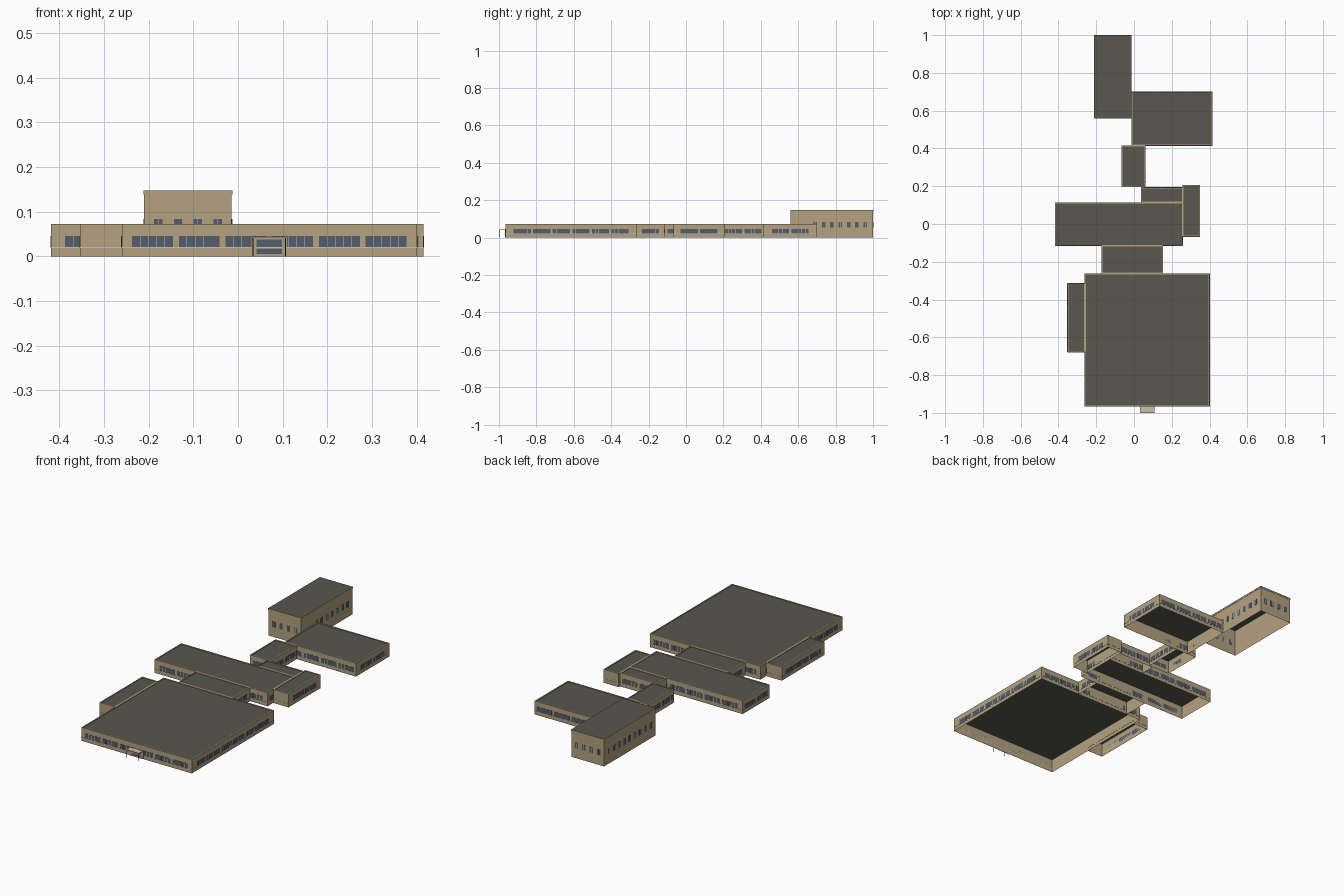
import bpy, bmesh
from mathutils import Matrix, Vector

if "Cube" in bpy.data.objects:
    bpy.data.objects.remove(bpy.data.objects["Cube"])


def material(name, r, g, b):
    m = bpy.data.materials.new(name)
    m.use_nodes = True
    m.diffuse_color = (r, g, b, 1)
    m.node_tree.nodes["Principled BSDF"].inputs["Base Color"].default_value = (r, g, b, 1)
    return m


WALL = material("tan wall", 0.46, 0.36, 0.22)
ROOF = material("dark roof", 0.1, 0.095, 0.075)
GLASS = material("blue grey glass", 0.085, 0.11, 0.15)
TRIM = material("pale stone trim", 0.6, 0.54, 0.42)
POST = material("black post", 0.02, 0.02, 0.02)


def finish(name, bm, mats):
    mesh = bpy.data.meshes.new(name)
    bm.to_mesh(mesh)
    bm.free()
    for m in mats:
        mesh.materials.append(m)
    obj = bpy.data.objects.new(name, mesh)
    bpy.context.collection.objects.link(obj)
    return obj


def add_box(bm, lo, hi, mat=0):
    lo, hi = Vector(lo), Vector(hi)
    mtx = Matrix.Translation((lo + hi) / 2) @ Matrix.Diagonal((*(hi - lo), 1))
    verts = bmesh.ops.create_cube(bm, size=1, matrix=mtx)["verts"]
    for f in {f for v in verts for f in v.link_faces}:
        f.material_index = mat


def box(name, lo, hi, mat):
    bm = bmesh.new()
    add_box(bm, lo, hi)
    return finish(name, bm, [mat])


# Footprints: x0, x1, y0, y1
LOW, TALL = 0.073, 0.147
wings = {
    "main_hall": (-0.26, 0.40, -0.966, -0.263),
    "side_wing": (-0.353, -0.26, -0.678, -0.314),
    "front_connector": (-0.171, 0.153, -0.263, -0.115),
    "cross_wing": (-0.418, 0.258, -0.115, 0.113),
    "east_wing": (0.258, 0.349, -0.067, 0.206),
    "rear_connector": (0.038, 0.258, 0.113, 0.194),
    "rear_link": (-0.066, 0.061, 0.197, 0.415),
    "rear_block": (-0.012, 0.415, 0.415, 0.70),
    "tall_hall": (-0.21, -0.014, 0.56, 1.0),
}


def shell(name, fp, height):
    # Walls open underneath, with a roof sunk behind a low parapet
    x0, x1, y0, y1 = fp
    bm = bmesh.new()
    add_box(bm, (x0, y0, 0), (x1, y1, height))
    bm.normal_update()
    bottom = [f for f in bm.faces if f.normal.z < -0.5]
    bmesh.ops.delete(bm, geom=bottom, context="FACES")
    top = next(f for f in bm.faces if f.normal.z > 0.5)
    if height == LOW:
        bmesh.ops.inset_region(bm, faces=[top], thickness=0.007)
        ext = bmesh.ops.extrude_discrete_faces(bm, faces=[top])["faces"]
        bmesh.ops.translate(bm, vec=(0, 0, -0.003), verts=ext[0].verts)
        top = ext[0]
    top.material_index = 1
    return finish(name, bm, [WALL, ROOF])


def covered(name, x, y):
    return any(a < x < b and c < y < d
               for n, (a, b, c, d) in wings.items() if n != name)


def plate(bm, axis, plane, out, a, b, z0, z1, depth, mat):
    # Thin plate on a wall; a..b runs along the wall
    lo, hi = sorted((plane, plane + out * depth))
    if axis == 0:
        add_box(bm, (lo, a, z0), (hi, b, z1), mat)
    else:
        add_box(bm, (a, lo, z0), (b, hi, z1), mat)


def window_rows(name, fp, tall):
    pitch, width, panes, z0, z1 = ((0.0445, 0.019, 2, 0.053, 0.084) if tall
                                   else (0.1045, 0.0915, 5, 0.021, 0.046))
    bm = bmesh.new()
    for axis in (0, 1):
        start, end = fp[2:] if axis == 0 else fp[:2]
        count = int((end - start) / pitch)
        first = (start + end - count * pitch + pitch - width) / 2
        for side, out in ((0, -1), (1, 1)):
            plane = fp[axis * 2 + side]
            for i in range(count):
                a = first + i * pitch
                off = plane + out * 0.005
                ends = [(off, t) if axis == 0 else (t, off) for t in (a, a + width)]
                if all(covered(name, *p) for p in ends):
                    continue
                plate(bm, axis, plane, out, a, a + width, z0, z1, 0.001, 0)
                for k in range(1, panes):
                    c = a + width * k / panes
                    plate(bm, axis, plane, out, c - 0.0005, c + 0.0005, z0, z1, 0.0014, 1)
            if not tall:
                plate(bm, axis, plane, out, start, end, 0.0185, 0.0205, 0.0012, 1)
    finish(name + "_windows", bm, [GLASS, TRIM])


for wing, footprint in wings.items():
    is_tall = wing == "tall_hall"
    shell(wing, footprint, TALL if is_tall else LOW)
    window_rows(wing, footprint, is_tall)

# Fascia around the top of the tall hall
x0, x1, y0, y1 = wings["tall_hall"]
fascia = bmesh.new()
for axis, planes, span in ((0, (x0, x1), (y0, y1)), (1, (y0, y1), (x0, x1))):
    for plane, out in zip(planes, (-1, 1)):
        plate(fascia, axis, plane, out, *span, 0.138, TALL, 0.0015, 0)
finish("tall_hall_fascia", fascia, [WALL])

# Entrance: surround, glazed doors, canopy and posts
front = wings["main_hall"][2]
box("entrance_surround", (0.03, front - 0.002, 0), (0.11, front, 0.043), WALL)
doors = bmesh.new()
plate(doors, 1, front - 0.002, -1, 0.041, 0.099, 0.005, 0.038, 0.001, 0)
plate(doors, 1, front - 0.003, -1, 0.041, 0.099, 0.0175, 0.0215, 0.0005, 1)
finish("entrance_doors", doors, [GLASS, TRIM])
box("entrance_canopy", (0.032, -1.0, 0.041), (0.108, front, 0.044), TRIM)
for label, x in (("right", 0.034), ("left", 0.106)):
    box(label + "_canopy_post", (x - 0.001, -0.999, 0), (x + 0.001, -0.997, 0.041), POST)
